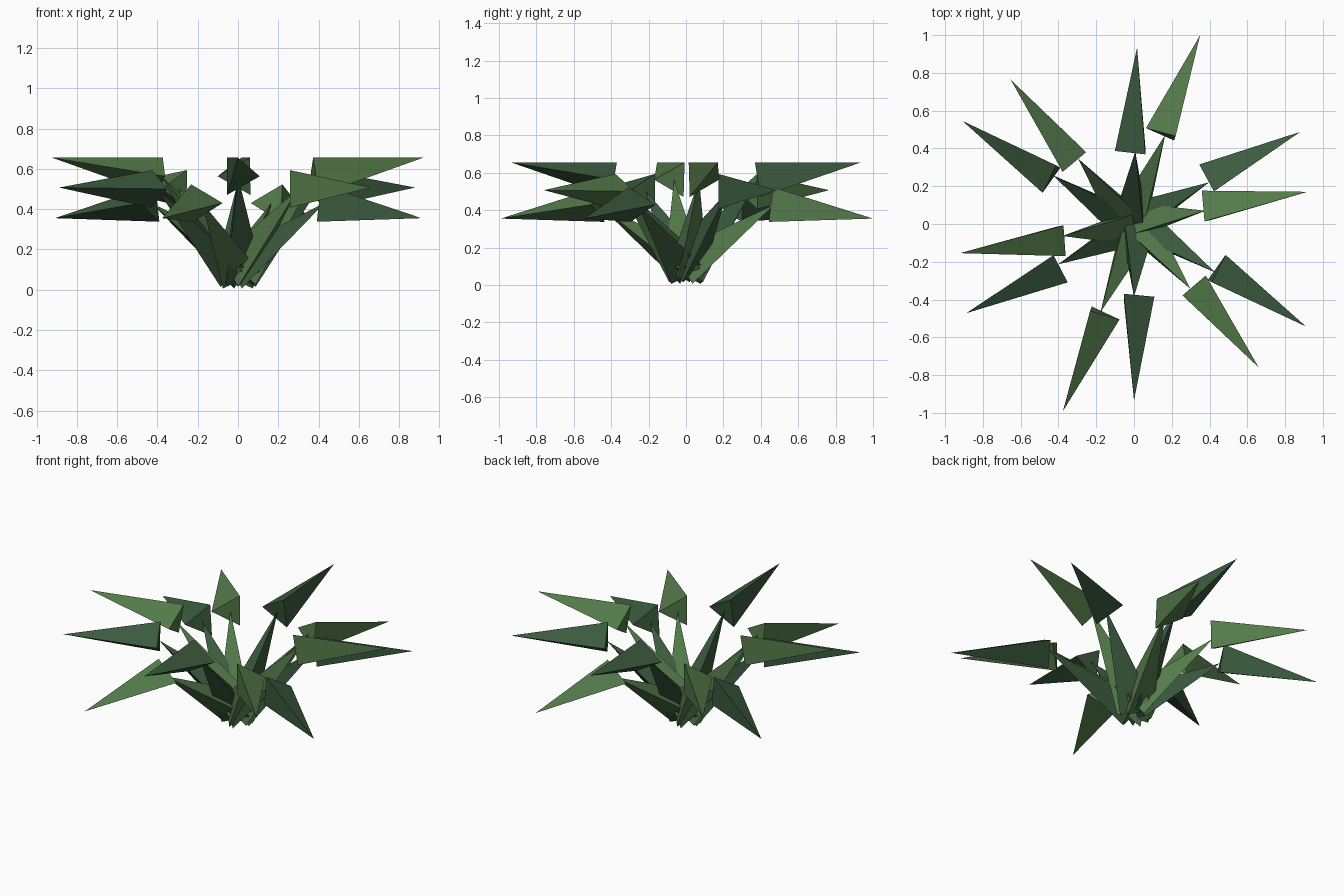
import bpy
import bmesh
from math import radians, sin, cos, sqrt
from mathutils import Vector

cube = bpy.data.objects.get("Cube")
if cube:
    bpy.data.objects.remove(cube, do_unlink=True)


def make_material(name, rgb):
    mat = bpy.data.materials.new(name)
    mat.use_nodes = True
    mat.diffuse_color = (*rgb, 1)
    bsdf = mat.node_tree.nodes["Principled BSDF"]
    bsdf.inputs["Base Color"].default_value = (*rgb, 1)
    bsdf.inputs["Roughness"].default_value = 0.9
    return mat


light_green = make_material("light_green", (0.088, 0.195, 0.068))
deep_green = make_material("deep_green", (0.044, 0.104, 0.049))


def spike(name, base, tip, radius, side, mat):
    """Three-sided spike; one base corner points along the side direction."""
    up = (tip - base).normalized().cross(side)
    corners = [side, -side / 2 + up * sqrt(3) / 2, -side / 2 - up * sqrt(3) / 2]
    bm = bmesh.new()
    ring = [bm.verts.new(base + c * radius) for c in corners]
    point = bm.verts.new(tip)
    bm.faces.new(ring)
    for i in range(3):
        bm.faces.new((ring[i], ring[(i + 1) % 3], point))
    bmesh.ops.recalc_face_normals(bm, faces=bm.faces)
    mesh = bpy.data.meshes.new(name)
    bm.to_mesh(mesh)
    bm.free()
    mesh.materials.append(mat)
    obj = bpy.data.objects.new(name, mesh)
    bpy.context.collection.objects.link(obj)


def polar(angle, r, z):
    return Vector((r * cos(angle), r * sin(angle), z))


# Tiers: name, joint radius, joint height, tip radius, tip height, leaf angles
tiers = [
    ("upper", 0.385, 0.563, 0.935, 0.655, (10.5, 89, 189.5, 270)),
    ("middle", 0.455, 0.50, 1.006, 0.507, (29, 130.5, 208, 311)),
    ("lower", 0.50, 0.43, 1.06, 0.355, (70.7, 149, 249.2, 329.2)),
]
# Leaves that take the deeper colour lie close to these sixth turns
deep_angles = [30 + 60 * i for i in range(6)]
crown = Vector((0, 0, 0.09))

for tier, joint_r, joint_z, tip_r, tip_z, angles in tiers:
    for n, degrees in enumerate(angles, 1):
        a = radians(degrees)
        side = Vector((-sin(a), cos(a), 0))
        joint = polar(a, joint_r, joint_z)
        deep = any(abs(degrees - d) < 6 for d in deep_angles)
        mat = deep_green if deep else light_green
        # Rising stem from the crown, then the outer leaf blade
        spike(f"{tier}_stem_{n}", crown, joint, 0.117, side, mat)
        spike(f"{tier}_leaf_{n}", joint, polar(a, tip_r, tip_z), 0.108, side, mat)
